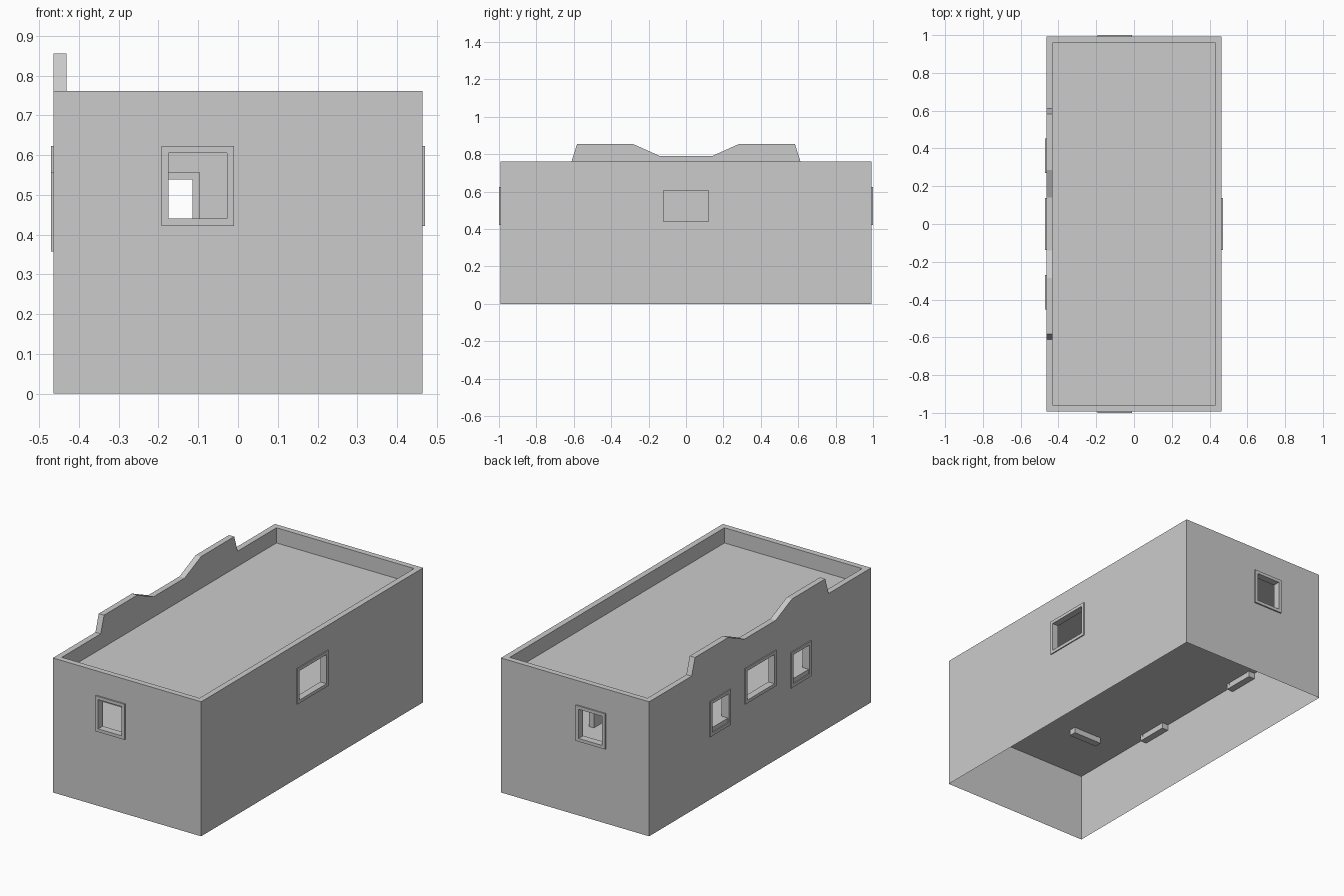
import bpy, bmesh

if "Cube" in bpy.data.objects:
    bpy.data.objects.remove(bpy.data.objects["Cube"])

grey = bpy.data.materials.new("plaster_grey")
grey.diffuse_color = (0.6, 0.6, 0.6, 1)
grey.use_nodes = True
grey.node_tree.nodes["Principled BSDF"].inputs["Base Color"].default_value = grey.diffuse_color

HX, HY, H = 0.464, 0.992, 0.761      # half width, half length, wall height
UNDER, FLOOR, ROOF = 0.39, 0.40, 0.675
T = 0.033                            # wall thickness


def make(name, verts, faces):
    mesh = bpy.data.meshes.new(name)
    mesh.from_pydata(verts, [], faces)
    bm = bmesh.new()
    bm.from_mesh(mesh)
    bmesh.ops.recalc_face_normals(bm, faces=bm.faces)
    bm.to_mesh(mesh)
    bm.free()
    mesh.materials.append(grey)
    ob = bpy.data.objects.new(name, mesh)
    bpy.context.collection.objects.link(ob)
    return ob


def plate(name, axis, d0, d1, outline, hole=None, skip=()):
    """Upright plate d0..d1 thick on an axis, with an optional hole and some rim sides left open."""
    def at(d, p):
        return (d, p[0], p[1]) if axis == "x" else (p[0], d, p[1])
    n = len(outline)
    loops = [outline] + ([hole] if hole else [])
    verts = [at(d, p) for loop in loops for d in (d0, d1) for p in loop]
    faces = []
    for k in range(len(loops)):
        a, b = 2 * n * k, 2 * n * k + n
        faces += [(a + i, a + (i + 1) % n, b + (i + 1) % n, b + i)
                  for i in range(n) if k or i not in skip]
    if hole:
        for o, q in ((0, 2 * n), (n, 3 * n)):
            faces += [(o + i, o + (i + 1) % n, q + (i + 1) % n, q + i) for i in range(n)]
    else:
        faces += [tuple(range(n)), tuple(range(n, 2 * n))]
    return make(name, verts, faces)


def rect(u0, u1, z0, z1):
    return [(u0, z0), (u1, z0), (u1, z1), (u0, z1)]


def box(name, x0, x1, y0, y1, z0, z1):
    return plate(name, "y", y0, y1, rect(x0, x1, z0, z1))


def wall(name, axis, d0, d1, u0, u1, openings, z1=H):
    """Wall above floor level, in strips that hold one opening each; strip joins stay open."""
    cuts = [u0] + [(a[1] + b[0]) / 2 for a, b in zip(openings, openings[1:])] + [u1]
    last = len(openings) - 1
    for i, (a, b, lo, hi) in enumerate(openings):
        skip = {3} if i > 0 else set()
        if i < last:
            skip.add(1)
        plate(f"{name}_{i + 1}", axis, d0, d1, rect(cuts[i], cuts[i + 1], UNDER, z1),
              rect(a, b, max(lo, FLOOR), hi), skip)


def frame(name, axis, d0, d1, o, b=0.018):
    plate(name, axis, d0, d1, rect(o[0] - b, o[1] + b, o[2] - b, o[3] + b), rect(*o))


# Openings: horizontal range, then height range
end_window = (-0.175, -0.028, 0.44, 0.605)
wide_window = (-0.12, 0.12, 0.44, 0.605)
low_windows = [(-0.434, -0.288, 0.375, 0.539), (0.288, 0.434, 0.375, 0.539)]
left_openings = [low_windows[0], wide_window, low_windows[1]]
doorway = (-0.26, -0.115, 0.375, 0.539)

# Long and short walls
inx, iny = HX - T, HY - T
wall("left_wall", "x", -HX, -inx, -HY, HY, left_openings)
wall("right_wall", "x", HX, inx, -HY, HY, [wide_window])
for name, s in (("front", -1), ("back", 1)):
    wall(name + "_wall", "y", s * HY, s * iny, -inx, inx, [end_window])
    frame(name + "_window_frame", "y", s * 1.0, s * (HY - 0.002), end_window)
frame("right_window_frame", "x", HX + 0.006, HX - 0.002, wide_window)
frame("left_wide_window_frame", "x", -HX - 0.006, -HX + 0.002, wide_window)

# Low windows: frames through the wall, with a sill level with the floor
for i, o in enumerate(low_windows):
    frame(f"low_window_frame_{i + 1}", "x", -HX - 0.006, -inx + 0.006, o)
    box(f"low_window_sill_{i + 1}", -HX + 0.001, -inx + 0.005, o[0], o[1], 0.375, FLOOR)

# Open-bottomed base skirt, as single surfaces
ring = [(-HX, -HY), (HX, -HY), (HX, HY), (-HX, HY)]
make("base_skirt", [(x, y, z) for z in (0, UNDER) for x, y in ring],
     [(i, (i + 1) % 4, (i + 1) % 4 + 4, i + 4) for i in range(4)])

# Floor and roof slabs
box("floor_slab", -inx, inx, -iny, iny, UNDER, FLOOR)
box("roof_slab", -inx, inx, -iny, iny, ROOF - 0.03, ROOF)

# Cross partition with its doorway, and a lengthwise partition
wall("cross_partition", "y", -0.645, -0.615, -inx, inx, [doorway], ROOF - 0.03)
frame("doorway_frame", "y", -0.651, -0.609, doorway)
box("doorway_sill", doorway[0], doorway[1], -0.65, -0.61, 0.375, FLOOR)
box("long_partition", 0.03, 0.06, -0.615, 0.78, FLOOR, ROOF - 0.03)

# Stepped crest along the left parapet
half = [(0.14, 0.79), (0.285, 0.855), (0.582, 0.855), (0.612, H)]
crest = [(-y, z) for y, z in reversed(half)] + half
plate("parapet_crest", "x", -HX, -inx, crest, skip=(7,))
